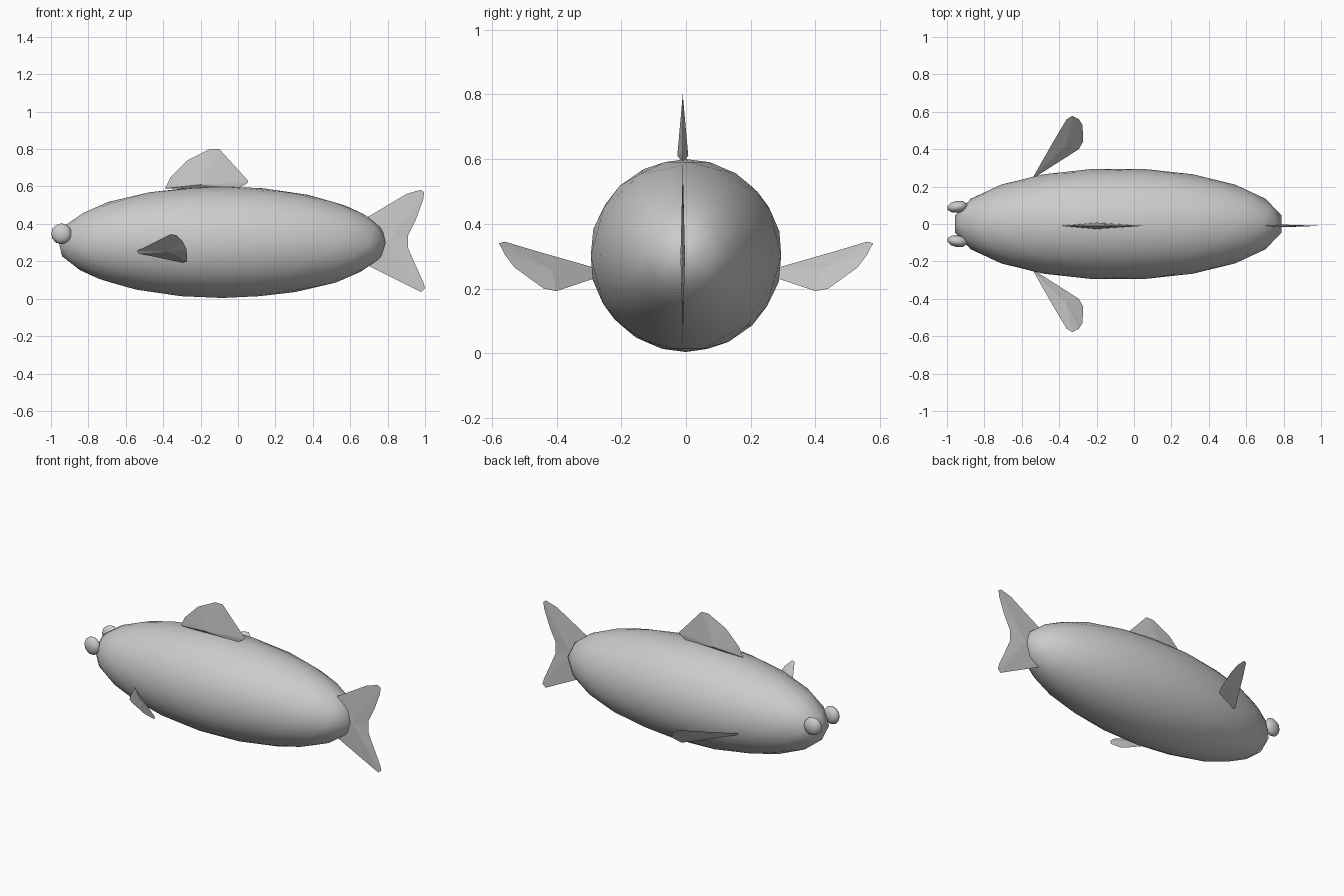
import bpy, bmesh, math
from mathutils import Vector, Matrix

cube = bpy.data.objects.get("Cube")
if cube:
    bpy.data.objects.remove(cube, do_unlink=True)

# One plain grey for the whole fish
GREY = (0.6, 0.6, 0.6, 1.0)
grey = bpy.data.materials.new("light grey")
grey.use_nodes = True
grey.diffuse_color = GREY
bsdf = next(n for n in grey.node_tree.nodes if n.type == 'BSDF_PRINCIPLED')
bsdf.inputs["Base Color"].default_value = GREY


def add_object(name, bm, smooth):
    bmesh.ops.recalc_face_normals(bm, faces=bm.faces)
    for face in bm.faces:
        face.smooth = smooth
    mesh = bpy.data.meshes.new(name)
    bm.to_mesh(mesh)
    bm.free()
    mesh.materials.append(grey)
    obj = bpy.data.objects.new(name, mesh)
    bpy.context.collection.objects.link(obj)
    return obj


def ellipsoid(name, centre, radii, detail, turn=0.0, spin=0.0):
    """Low-poly ball, spun, stretched, turned about z and moved."""
    bm = bmesh.new()
    matrix = (Matrix.Translation(centre) @ Matrix.Rotation(turn, 4, 'Z')
              @ Matrix.Diagonal((*radii, 1)) @ Matrix.Rotation(spin, 4, 'Z'))
    bmesh.ops.create_icosphere(bm, subdivisions=detail, radius=1, matrix=matrix)
    return add_object(name, bm, True)


def lens_fin(name, outline, hub, thickness):
    """Knife-edged fin: the outline rises to a thicker hub on both sides."""
    bm = bmesh.new()
    rim = [bm.verts.new(p) for p in outline]
    hub = Vector(hub)
    normal = (Vector(outline[0]) - hub).cross(Vector(outline[len(rim) // 3]) - hub).normalized()
    for side in (1, -1):
        peak = bm.verts.new(hub + normal * thickness * side)
        for a, b in zip(rim, rim[1:] + rim[:1]):
            bm.faces.new((a, b, peak))
    return add_object(name, bm, False)


def upright(points, y=-0.01):
    return [(x, y, z) for x, z in points]


# Body
ellipsoid("body", (-0.085, 0, 0.302), (0.884, 0.298, 0.298), 3, spin=math.radians(9))

# Dorsal fin
dorsal = [(-0.39, 0.59), (-0.36, 0.65), (-0.27, 0.74), (-0.22, 0.765), (-0.15, 0.8),
          (-0.1, 0.8), (0, 0.69), (0.055, 0.63), (0.05, 0.618), (0, 0.59)]
lens_fin("dorsal_fin", upright(dorsal), (-0.2, -0.01, 0.61), 0.017)

# Tail fin
tail = [(0.69, 0.435), (0.8, 0.5), (0.9, 0.56), (0.975, 0.582), (0.995, 0.57),
        (0.99, 0.53), (0.95, 0.42), (0.91, 0.34), (0.91, 0.27), (0.94, 0.2),
        (0.99, 0.09), (1, 0.055), (0.98, 0.035), (0.9, 0.075), (0.69, 0.18)]
lens_fin("tail_fin", upright(tail), (0.8, -0.01, 0.3), 0.007)

# Side fins and eyes, mirrored across the body
pectoral = [(-0.54, 0.25, 0.255), (-0.42, 0.46, 0.315), (-0.36, 0.56, 0.345),
            (-0.33, 0.578, 0.34), (-0.295, 0.56, 0.305), (-0.275, 0.53, 0.265),
            (-0.272, 0.44, 0.2), (-0.295, 0.4, 0.192), (-0.53, 0.25, 0.242)]
for label, s in (("back", 1), ("front", -1)):
    lens_fin(label + "_pectoral_fin", [(x, s * y, z) for x, y, z in pectoral],
             (-0.37, s * 0.42, 0.255), 0.007)
    ellipsoid(label + "_eye", (-0.944, s * 0.092, 0.347), (0.056, 0.032, 0.056), 2,
              turn=s * math.radians(8))
